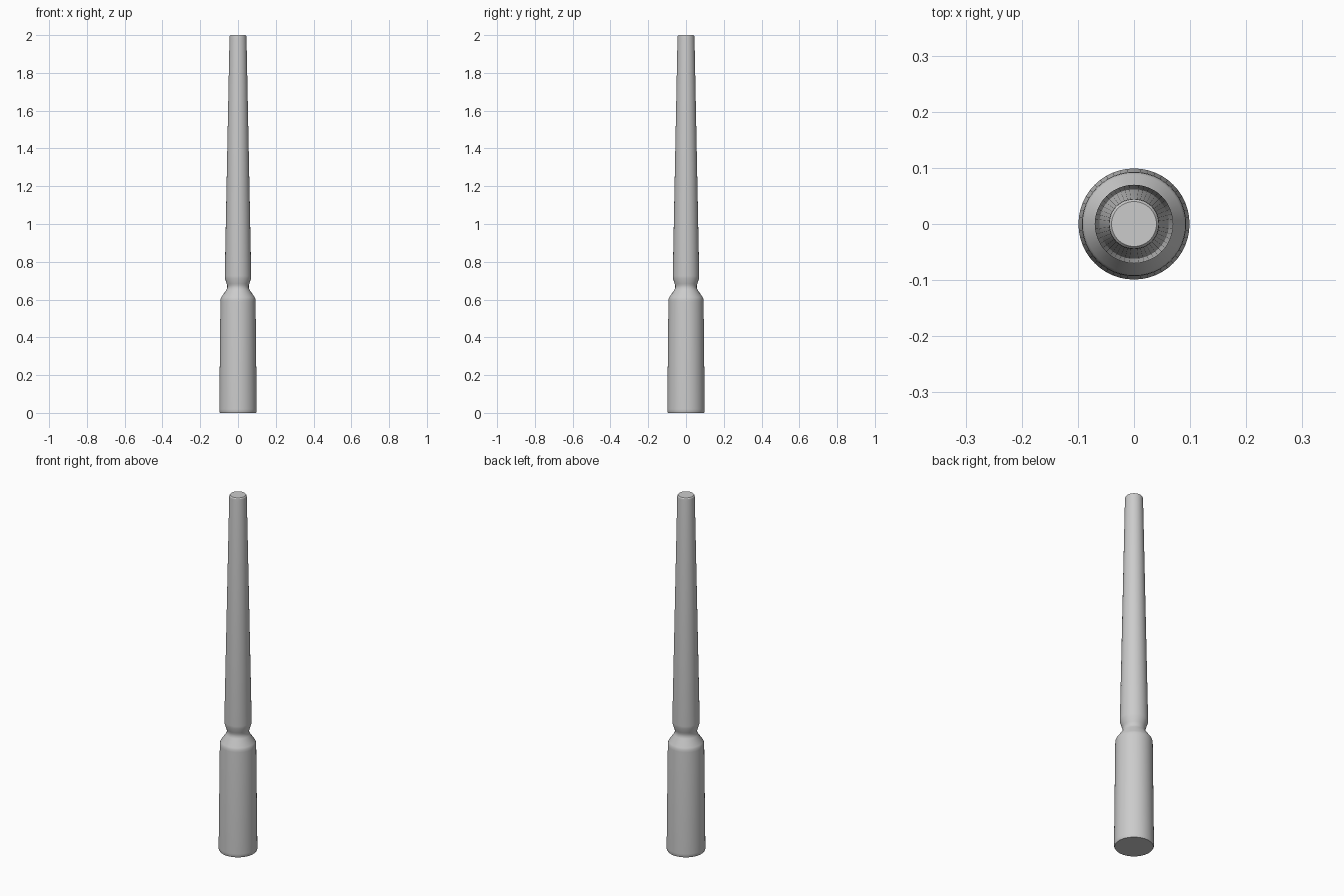
import bpy
import bmesh
import math

cube = bpy.data.objects.get("Cube")
if cube:
    bpy.data.objects.remove(cube, do_unlink=True)

SIDES = 48

# Plain grey material
grey = bpy.data.materials.new("plain_grey")
grey.use_nodes = True
colour = (0.6, 0.6, 0.6, 1)
grey.diffuse_color = colour
grey.node_tree.nodes["Principled BSDF"].inputs["Base Color"].default_value = colour


def turned_part(name, profile):
    """Closed solid turned about z from (radius, height) points, bottom to top."""
    bm = bmesh.new()
    rings = []
    for r, z in profile:
        rings.append([bm.verts.new((r * math.cos(a), r * math.sin(a), z))
                      for a in (math.tau * i / SIDES for i in range(SIDES))])
    for low, high in zip(rings, rings[1:]):
        for i in range(SIDES):
            j = (i + 1) % SIDES
            bm.faces.new((low[i], low[j], high[j], high[i]))
    bm.faces.new(rings[0][::-1])
    bm.faces.new(rings[-1])
    mesh = bpy.data.meshes.new(name)
    bm.to_mesh(mesh)
    bm.free()
    mesh.materials.append(grey)
    obj = bpy.data.objects.new(name, mesh)
    bpy.context.collection.objects.link(obj)
    bpy.ops.object.select_all(action='DESELECT')
    obj.select_set(True)
    bpy.context.view_layer.objects.active = obj
    bpy.ops.object.shade_smooth_by_angle(angle=math.radians(30))
    return obj


# One turned piece: handle, sloped shoulder, waisted neck, collar, tapered shaft
turned_part("turned_rod", [
    (0.096, 0), (0.099, 0.006), (0.099, 0.02),       # eased foot
    (0.093, 0.59), (0.092, 0.603), (0.088, 0.613),   # handle and shoulder
    (0.061, 0.652), (0.057, 0.663), (0.057, 0.674),  # neck
    (0.060, 0.684), (0.069, 0.712), (0.070, 0.725),  # collar
    (0.045, 1.985), (0.044, 1.995), (0.040, 2.0),    # shaft and eased tip
])
